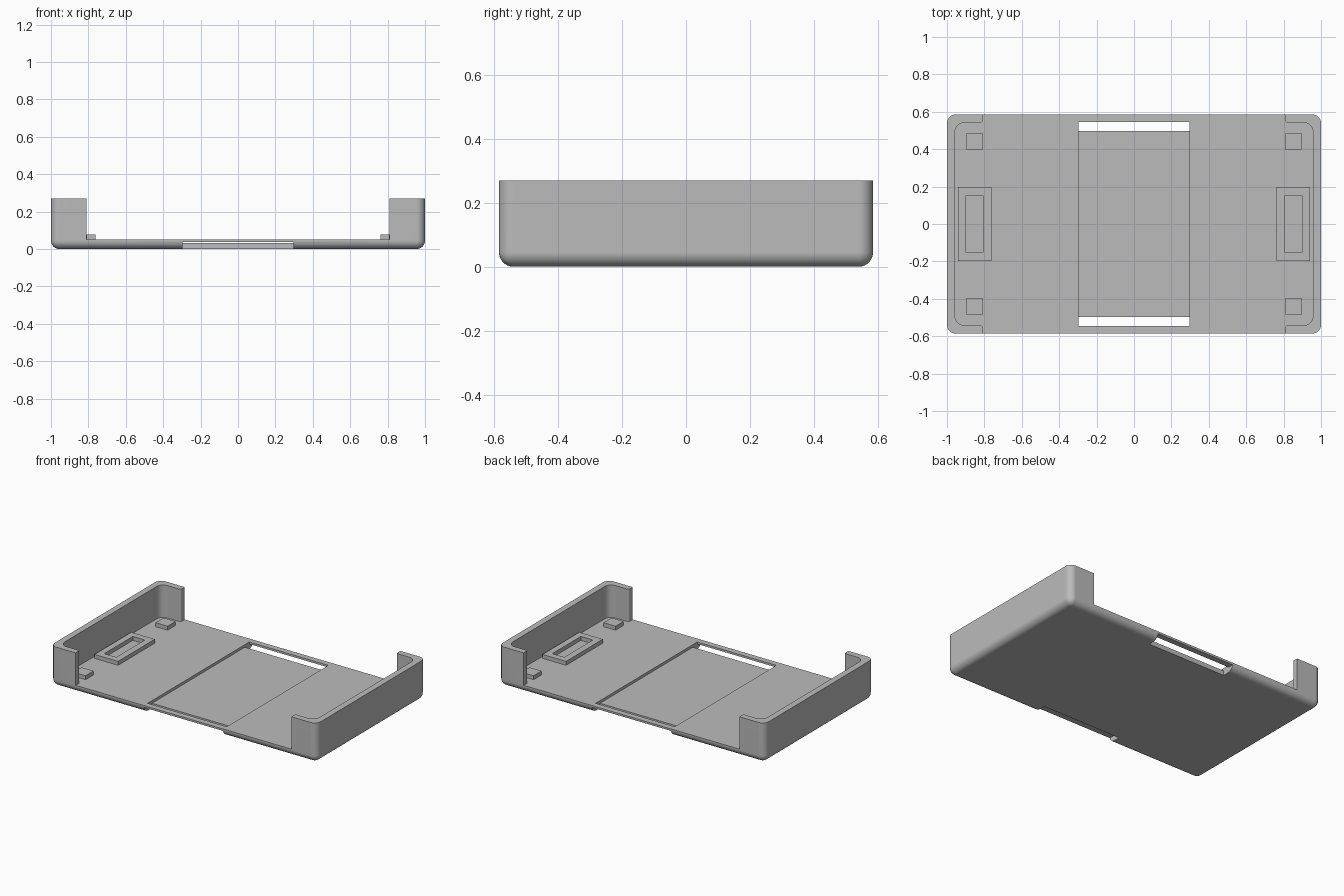
import bpy
import bmesh
import math

if "Cube" in bpy.data.objects:
    bpy.data.objects.remove(bpy.data.objects["Cube"], do_unlink=True)

# Overall sizes
HX, HY, HEIGHT = 1.0, 0.585, 0.27
FLOOR, WALL, RADIUS = 0.05, 0.043, 0.045
STRAP_X, SLOT_IN, SLOT_OUT = 0.297, 0.498, 0.545
RETURN_X = 0.81

grey = bpy.data.materials.new("plain_grey")
grey.use_nodes = True
grey.diffuse_color = (0.5, 0.5, 0.5, 1)
grey.node_tree.nodes["Principled BSDF"].inputs["Base Color"].default_value = (0.5, 0.5, 0.5, 1)


def prism(name, outline, z0, z1, bevels=()):
    """Extrude a plan outline; bevels are (edge test, radius, segments)."""
    bm = bmesh.new()
    base = bm.faces.new([bm.verts.new((x, y, z0)) for x, y in outline])
    grown = bmesh.ops.extrude_face_region(bm, geom=[base])["geom"]
    for v in grown:
        if isinstance(v, bmesh.types.BMVert):
            v.co.z = z1
    bmesh.ops.recalc_face_normals(bm, faces=bm.faces[:])
    for test, radius, segments in bevels:
        edges = [e for e in bm.edges if test(e.verts[0].co, e.verts[1].co)]
        bmesh.ops.bevel(bm, geom=edges, offset=radius, segments=segments,
                        profile=0.5, affect='EDGES')
    mesh = bpy.data.meshes.new(name)
    bm.to_mesh(mesh)
    bm.free()
    mesh.materials.append(grey)
    obj = bpy.data.objects.new(name, mesh)
    bpy.context.collection.objects.link(obj)
    return obj


def box(name, x0, x1, y0, y1, z0, z1, bevels=()):
    return prism(name, [(x0, y0), (x1, y0), (x1, y1), (x0, y1)], z0, z1, bevels)


def activate(obj):
    bpy.ops.object.select_all(action='DESELECT')
    obj.select_set(True)
    bpy.context.view_layer.objects.active = obj


def cut(obj, cutter):
    cutter.hide_render = True
    mod = obj.modifiers.new("cut", 'BOOLEAN')
    mod.operation = 'DIFFERENCE'
    mod.solver = 'EXACT'
    mod.object = cutter
    activate(obj)
    bpy.ops.object.modifier_apply(modifier=mod.name)
    bpy.data.objects.remove(cutter, do_unlink=True)


def vertical(a, b):
    return abs(a.z - b.z) > 0.01


# Tray: rounded block, open top edge kept sharp
tray = box("tray", -HX, HX, -HY, HY, 0, HEIGHT,
           [(lambda a, b: vertical(a, b) or a.z + b.z < 0.001, RADIUS, 8)])

# Cavity with wide openings at front and back
ix, iy = HX - WALL, HY - WALL
quarter = [(ix, iy), (RETURN_X, iy), (RETURN_X, 0.8)]
half = quarter + [(-x, y) for x, y in reversed(quarter)]
outline = half + [(-x, -y) for x, y in half]
cut(tray, prism("cavity", outline, FLOOR, 0.5, [
    (lambda a, b: vertical(a, b) and abs(a.x) > 0.9, 0.05, 8),
    (lambda a, b: vertical(a, b) and abs(abs(a.x) - RETURN_X) < 0.001
     and abs(a.y) < 0.6, 0.012, 4)]))

# Strap channel across the floor, with a notch under each edge
cut(tray, box("channel", -STRAP_X, STRAP_X, -SLOT_OUT, SLOT_OUT, 0.032, 0.2))
for s in (-1, 1):
    y0, y1 = sorted((s * SLOT_IN, s * 0.8))
    cut(tray, box("notch", -STRAP_X, STRAP_X, y0, y1, -0.1, 0.036))

activate(tray)
bpy.ops.object.shade_smooth_by_angle(angle=math.radians(30))
weighted = tray.modifiers.new("even_shading", 'WEIGHTED_NORMAL')
weighted.keep_sharp = True

# Raised frames and corner pads at both ends
for s, side in ((1, "left"), (-1, "right")):
    x0, x1 = sorted((s * 0.763, s * 0.94))
    p0, p1 = sorted((s * 0.807, s * 0.897))
    frame = box(side + "_frame", x0, x1, -0.197, 0.197, FLOOR - 0.005, 0.077)
    cut(frame, box("pocket", p0, p1, -0.153, 0.153, 0, 0.2))
    for t, end in ((-1, "front"), (1, "back")):
        y0, y1 = sorted((t * 0.397, t * 0.483))
        box(f"{side}_{end}_pad", p0, p1, y0, y1, FLOOR - 0.005, 0.077)
